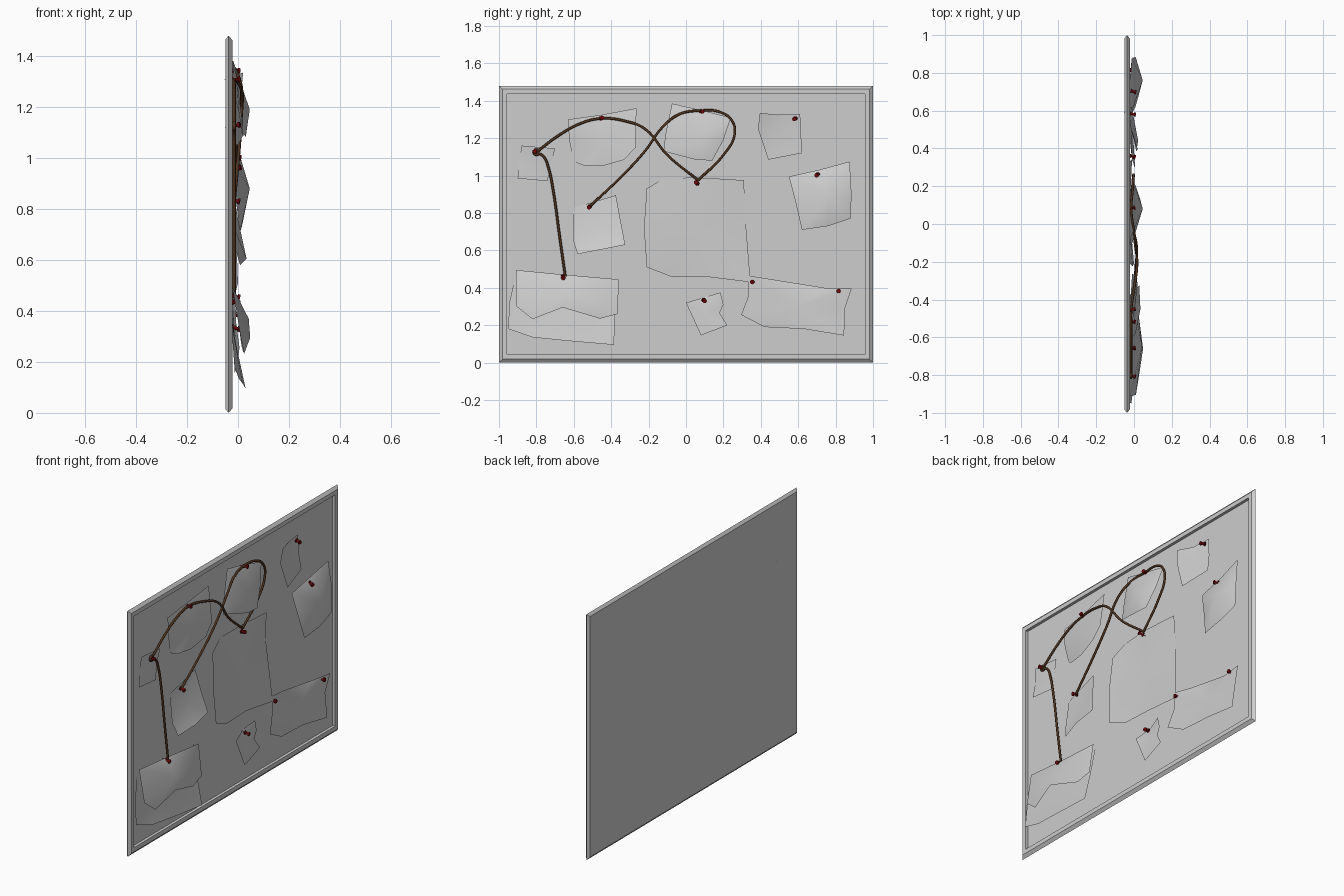
import bpy, bmesh, math
from mathutils import Matrix, Vector


def material(name, rgb):
    m = bpy.data.materials.new(name)
    m.diffuse_color = (*rgb, 1)
    return m


GREY = material("board_grey", (0.61, 0.61, 0.61))
RED = material("pin_red", (0.17, 0.002, 0.003))
BROWN = material("string_brown", (0.075, 0.033, 0.013))


def finish(name, bm, mat, smooth=False):
    mesh = bpy.data.meshes.new(name)
    bm.to_mesh(mesh)
    bm.free()
    mesh.materials.append(mat)
    for p in mesh.polygons:
        p.use_smooth = smooth
    ob = bpy.data.objects.new(name, mesh)
    bpy.context.collection.objects.link(ob)
    return ob


# Board with bevelled raised rim: rectangular loops of (inset, x)
def board():
    bm = bmesh.new()
    loops = []
    for inset, x in [(0.016, -0.05), (0, -0.037), (0.018, -0.022),
                     (0.0435, -0.022), (0.0437, -0.039)]:
        a, lo, hi = 1 - inset, inset, 1.48 - inset
        loops.append([bm.verts.new((x, y, z)) for y, z in
                      [(-a, lo), (a, lo), (a, hi), (-a, hi)]])
    for p, q in zip(loops, loops[1:]):
        for i in range(4):
            j = (i + 1) % 4
            bm.faces.new((p[i], p[j], q[j], q[i]))
    bm.faces.new(loops[0][::-1])
    bm.faces.new(loops[-1])
    bmesh.ops.recalc_face_normals(bm, faces=bm.faces)
    finish("board", bm, GREY)


# Curled paper sheet: outline and raised middle as (y, z, x), filled as a fan
def paper(name, middle, outline):
    bm = bmesh.new()
    c = bm.verts.new((middle[2], middle[0], middle[1]))
    vs = [bm.verts.new((x, y, z)) for y, z, x in outline]
    for i, v in enumerate(vs):
        bm.faces.new((c, v, vs[(i + 1) % len(vs)]))
    for f in bm.faces:
        f.normal_update()
        if f.normal.x < 0:
            f.normal_flip()
    finish(name, bm, GREY, True)


# Push pin turned around the x axis: needle, flange, stem, head
def pin(y, z, lift=0.0, needle=0.018):
    bm = bmesh.new()
    turn = Matrix.Rotation(math.pi / 2, 4, 'Y')
    tilt = (Matrix.Rotation(0.3 * math.sin(9 * y + 5 * z), 4, 'Z')
            @ Matrix.Rotation(0.25 * math.cos(7 * y - 4 * z), 4, 'Y'))
    place = Matrix.Translation((-0.022 + lift, y, z))
    for x0, x1, r0, r1 in [(-needle, 0, 0.0012, 0.0018), (0, 0.005, 0.012, 0.011),
                           (0.005, 0.022, 0.0065, 0.0065), (0.022, 0.030, 0.0115, 0.0115)]:
        at = Matrix.Translation(((x0 + x1) / 2, 0, 0))
        bmesh.ops.create_cone(bm, cap_ends=True, segments=12, radius1=r0, radius2=r1,
                              depth=x1 - x0, matrix=place @ tilt @ at @ turn)
    finish("push_pin", bm, RED)


board()

B = -0.035  # height of a sheet lying on the board
paper("small_left_note", (-0.80, 1.07, -0.030),
      [(-0.88, 1.16, -0.028), (-0.70, 1.145, -0.028), (-0.725, 1.05, B),
       (-0.74, 0.97, -0.028), (-0.90, 0.985, -0.026), (-0.89, 1.07, B)])
paper("upper_left_sheet", (-0.44, 1.18, 0.005),
      [(-0.63, 1.30, -0.028), (-0.45, 1.325, -0.022), (-0.265, 1.36, -0.01),
       (-0.27, 1.15, 0.016), (-0.33, 1.085, 0.018), (-0.45, 1.05, 0.0),
       (-0.55, 1.055, -0.018), (-0.60, 1.075, B), (-0.625, 1.19, -0.026)])
paper("upper_middle_sheet", (0.08, 1.19, 0.046),
      [(-0.075, 1.385, -0.02), (0.08, 1.35, -0.024), (0.24, 1.31, -0.012),
       (0.20, 1.19, 0.01), (0.14, 1.08, 0.03), (0.05, 1.085, 0.03),
       (-0.12, 1.13, -0.015), (-0.11, 1.22, -0.018)])
paper("upper_right_note", (0.50, 1.23, -0.012),
      [(0.395, 1.335, 0.02), (0.49, 1.325, -0.015), (0.61, 1.33, -0.028),
       (0.615, 1.22, -0.026), (0.62, 1.12, -0.012), (0.44, 1.085, 0.022),
       (0.385, 1.25, 0.012)])
paper("right_sheet", (0.76, 0.88, 0.046),
      [(0.55, 0.995, -0.028), (0.71, 1.03, -0.024), (0.875, 1.075, -0.012),
       (0.885, 0.90, 0.008), (0.88, 0.77, 0.01), (0.76, 0.73, 0.015),
       (0.62, 0.71, 0.008), (0.585, 0.86, -0.012)])
paper("large_middle_sheet", (0.06, 0.72, -0.024),
      [(-0.21, 0.93, -0.022), (-0.12, 0.985, B), (0.06, 0.99, -0.028),
       (0.31, 0.975, -0.028), (0.315, 0.80, B), (0.345, 0.43, -0.01),
       (0.10, 0.46, -0.022), (-0.08, 0.46, -0.012), (-0.21, 0.51, 0.0),
       (-0.225, 0.72, -0.008)])
paper("left_sheet", (-0.47, 0.73, -0.016),
      [(-0.60, 0.83, B), (-0.49, 0.86, -0.028), (-0.375, 0.895, -0.022),
       (-0.35, 0.76, 0.0), (-0.325, 0.63, 0.028), (-0.45, 0.605, 0.034),
       (-0.58, 0.58, 0.008), (-0.605, 0.66, -0.015)])
paper("lower_left_back_sheet", (-0.66, 0.30, -0.015),
      [(-0.91, 0.47, B), (-0.37, 0.44, B), (-0.38, 0.27, -0.008),
       (-0.385, 0.095, 0.03), (-0.62, 0.115, 0.018), (-0.82, 0.135, 0.003),
       (-0.95, 0.18, -0.014), (-0.945, 0.32, -0.024)])
paper("lower_left_front_sheet", (-0.65, 0.37, 0.042),
      [(-0.91, 0.495, -0.022), (-0.65, 0.47, -0.02), (-0.36, 0.445, -0.010),
       (-0.365, 0.26, 0.014), (-0.46, 0.235, 0.022), (-0.66, 0.295, 0.048),
       (-0.82, 0.232, 0.024), (-0.905, 0.30, 0.01)])
paper("small_bottom_note", (0.11, 0.26, -0.018),
      [(0.0, 0.32, -0.014), (0.10, 0.35, B), (0.185, 0.375, -0.016),
       (0.20, 0.31, -0.016), (0.18, 0.265, -0.018), (0.22, 0.20, -0.008),
       (0.08, 0.145, -0.012)])
paper("lower_right_sheet", (0.60, 0.30, -0.012),
      [(0.335, 0.465, -0.01), (0.46, 0.445, -0.024), (0.74, 0.40, -0.028),
       (0.885, 0.395, -0.006), (0.85, 0.29, -0.015), (0.845, 0.145, 0.002),
       (0.63, 0.18, -0.008), (0.42, 0.19, -0.004), (0.295, 0.255, 0.006),
       (0.335, 0.36, -0.008)])

# Push pins, two of them pressed through to the back
for y, z in [(-0.455, 1.305), (0.08, 1.343), (-0.515, 0.835), (-0.66, 0.46),
             (0.095, 0.335), (0.36, 0.435), (0.815, 0.38)]:
    pin(y, z)
for y, z, lift in [(0.06, 0.957, 0.005), (0.705, 1.005, 0.004)]:
    pin(y, z, lift)
for y, z in [(-0.80, 1.125), (0.585, 1.305)]:
    pin(y, z, 0.002, 0.033)


# String wound from pin to pin
def string(name, points):
    cu = bpy.data.curves.new(name, 'CURVE')
    cu.dimensions = '3D'
    cu.bevel_depth = 0.0068
    cu.bevel_resolution = 2
    cu.resolution_u = 6
    cu.use_fill_caps = True
    sp = cu.splines.new('BEZIER')
    sp.bezier_points.add(len(points) - 1)
    for p, (y, z, x) in zip(sp.bezier_points, points):
        p.co = (x, y, z)
        p.handle_left_type = p.handle_right_type = 'AUTO'
    cu.materials.append(BROWN)
    bpy.context.collection.objects.link(bpy.data.objects.new(name, cu))


L = -0.015
string("left_string", [(-0.645, 0.46, L), (-0.675, 0.67, L), (-0.71, 0.92, L),
                       (-0.735, 1.04, L), (-0.76, 1.10, L), (-0.80, 1.125, L)])
string("top_string", [(-0.80, 1.125, L), (-0.68, 1.215, L), (-0.56, 1.28, L),
                      (-0.455, 1.305, L), (-0.32, 1.29, 0.004), (-0.22, 1.25, 0.016),
                      (-0.10, 1.11, 0.005), (0.065, 0.975, L)])
string("heart_string", [(0.065, 0.975, L), (0.20, 1.11, -0.005), (0.26, 1.22, -0.003),
                        (0.245, 1.295, -0.003), (0.18, 1.34, -0.008), (0.08, 1.347, L),
                        (-0.03, 1.33, -0.002), (-0.12, 1.265, 0.014),
                        (-0.22, 1.13, 0.010), (-0.35, 0.99, 0.0), (-0.515, 0.835, L)])

# Loop of string tied round the left pin
string("string_loop", [(-0.80 + 0.014 * math.cos(a * math.pi / 4),
                        1.125 + 0.014 * math.sin(a * math.pi / 4), L) for a in range(9)])
